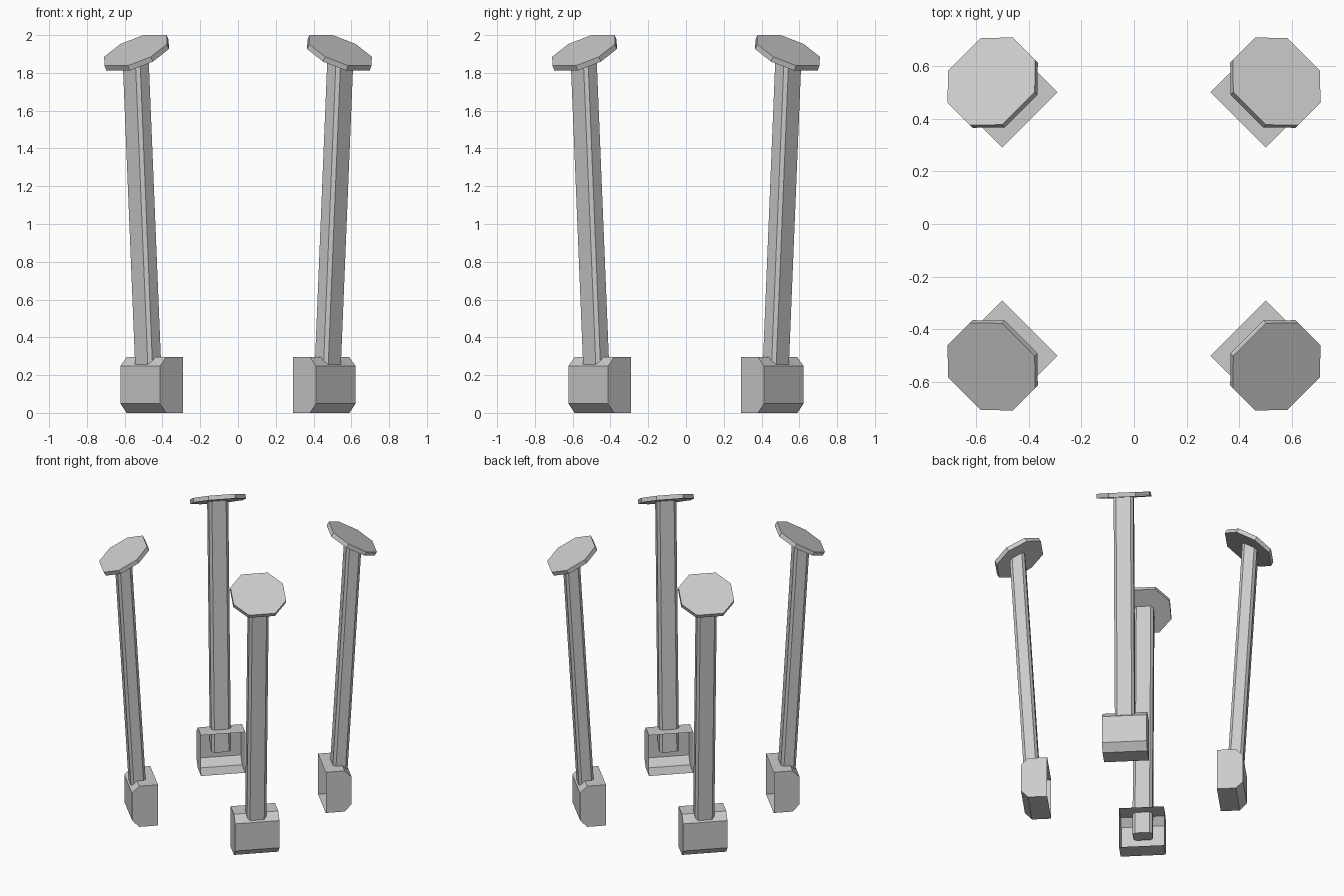
import bpy, bmesh, math
from mathutils import Matrix

if "Cube" in bpy.data.objects:
    bpy.data.objects.remove(bpy.data.objects["Cube"])


def chamfered(hr, ht, cr, ct):
    """Rectangle outline with cut corners: half sizes and corner cuts along r and t."""
    return [(hr, ht - ct), (hr - cr, ht), (cr - hr, ht), (-hr, ht - ct),
            (-hr, ct - ht), (cr - hr, -ht), (hr - cr, -ht), (hr, ct - ht)]


def loft(name, bottom, top, angle, skip=()):
    """Join two matching outlines, cap both, leave out the side indices in skip.
    Points are (r outward, t sideways, z), turned to the leg's direction."""
    bm = bmesh.new()
    a = [bm.verts.new(p) for p in bottom]
    b = [bm.verts.new(p) for p in top]
    n = len(a)
    bm.faces.new(a[::-1])
    bm.faces.new(b)
    for i in range(n):
        if i not in skip:
            j = (i + 1) % n
            bm.faces.new((a[i], a[j], b[j], b[i]))
    bmesh.ops.recalc_face_normals(bm, faces=bm.faces)
    bmesh.ops.transform(bm, matrix=Matrix.Rotation(angle, 4, 'Z'), verts=bm.verts)
    me = bpy.data.meshes.new(name)
    bm.to_mesh(me)
    bm.free()
    ob = bpy.data.objects.new(name, me)
    bpy.context.collection.objects.link(ob)
    return ob


# Cap plane: slopes down outward
TILT = math.atan2(0.162, 0.29)
CAP_R, CAP_Z, THICK = 0.767, 1.919, 0.03


def cap_z(r, depth):
    return CAP_Z - (r - CAP_R) * math.tan(TILT) - depth / math.cos(TILT)


def cap_ring(depth):
    c, s = math.cos(TILT), math.sin(TILT)
    return [(CAP_R + u * c - depth * s, t, CAP_Z - u * s - depth * c)
            for u, t in chamfered(0.166, 0.175, 0.097, 0.087)]


for k, side in enumerate(("back_right", "back_left", "front_left", "front_right")):
    ang = math.radians(45 + 90 * k)

    # Foot: thin shell with cut outer edges, open on the inner side
    prof = [(0.56, 0), (0.686, 0), (0.733, 0.05),
            (0.733, 0.247), (0.686, 0.295), (0.56, 0.295)]
    loft("foot_" + side, [(r, 0.148, z) for r, z in prof],
         [(r, -0.148, z) for r, z in prof], ang, skip=(5,))

    # Post: leaning beam, its top cut to sit inside the cap
    outline = chamfered(0.05, 0.065, 0.0175, 0.0175)
    low = [(0.666 + r, t, 0.135) for r, t in outline]
    high = []
    for r, t in outline:
        z = 1.9
        for _ in range(8):
            rr = 0.666 + r + (z - 0.135) * 0.0577
            z = cap_z(rr, THICK * 0.6)
        high.append((rr, t, z))
    loft("post_" + side, low, high, ang)

    # Cap: tilted eight-sided plate
    loft("cap_" + side, cap_ring(THICK), cap_ring(0), ang)
